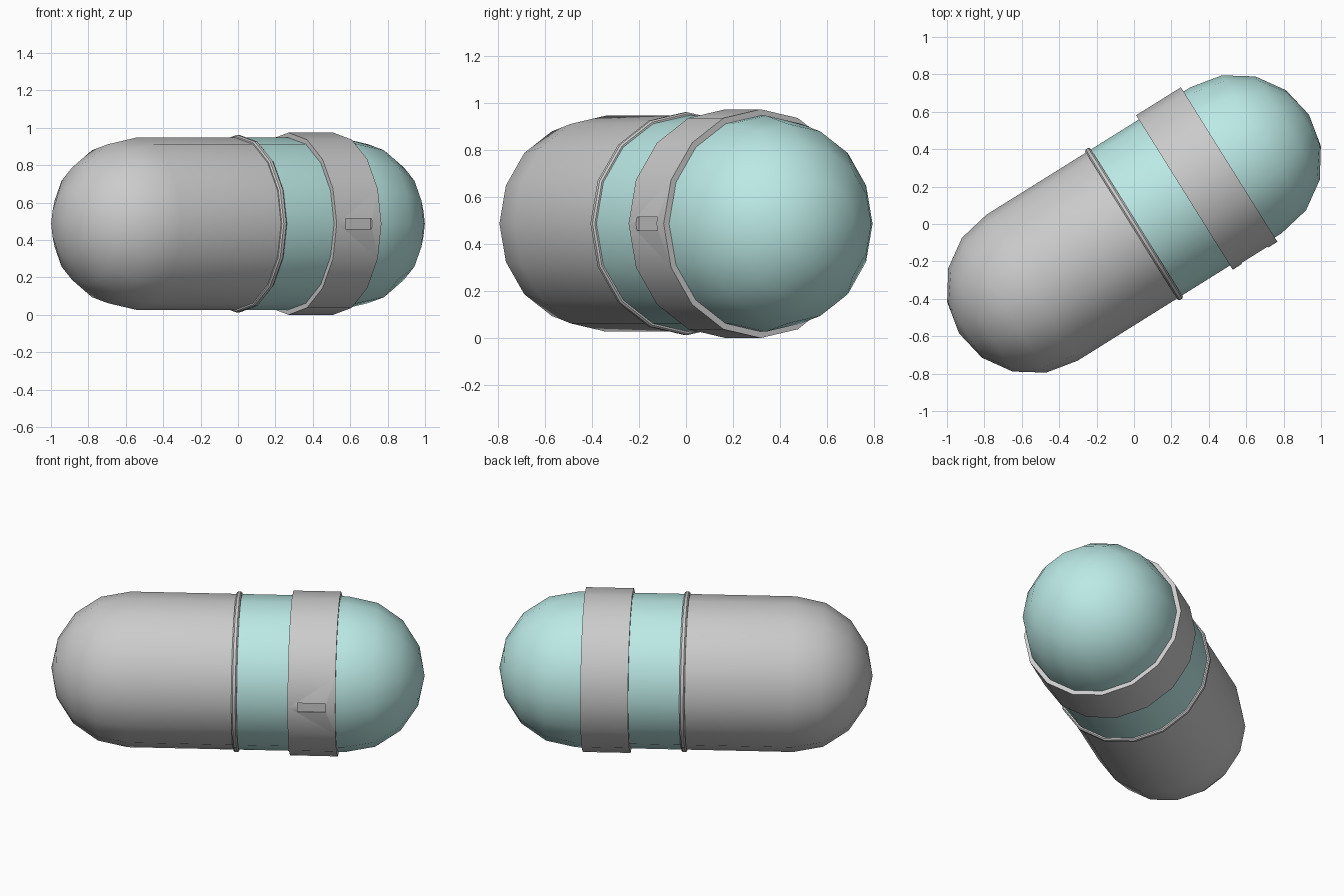
import bpy, bmesh
from math import sin, cos, pi, radians

if "Cube" in bpy.data.objects:
    bpy.data.objects.remove(bpy.data.objects["Cube"])

SEG = 16          # sides around the capsule
R = 0.46          # capsule radius
HALF = 0.643      # centre to dome start
CZ = 0.487        # axis height
TURN = radians(32)


def place(ob):
    ob.location = (0, 0, CZ)
    ob.rotation_euler = (0, 0, TURN)


def smooth(ob):
    bpy.ops.object.select_all(action='DESELECT')
    ob.select_set(True)
    bpy.context.view_layer.objects.active = ob
    bpy.ops.object.shade_smooth_by_angle(angle=radians(32))


def lathe(name, profile, closed=False):
    """Turn (distance along axis, radius) points around the local x axis."""
    bm = bmesh.new()
    rings = []
    for d, r in profile:
        if r < 1e-5:
            rings.append([bm.verts.new((d, 0, 0))] * SEG)
        else:
            rings.append([bm.verts.new((d, r * sin(2 * pi * i / SEG), r * cos(2 * pi * i / SEG)))
                          for i in range(SEG)])
    pairs = list(zip(rings, rings[1:]))
    if closed:
        pairs.append((rings[-1], rings[0]))
    for a, b in pairs:
        for i in range(SEG):
            j = (i + 1) % SEG
            bm.faces.new(list(dict.fromkeys((a[i], a[j], b[j], b[i]))))
    bmesh.ops.recalc_face_normals(bm, faces=bm.faces)
    mesh = bpy.data.meshes.new(name)
    bm.to_mesh(mesh)
    bm.free()
    ob = bpy.data.objects.new(name, mesh)
    bpy.context.collection.objects.link(ob)
    place(ob)
    return ob


def half_profile(sign):
    # closed flat base, straight wall, then a four-step dome
    dome = [(sign * (HALF + R * sin(k * pi / 8)), R * cos(k * pi / 8)) for k in range(5)]
    return [(0, 0), (0, R)] + dome


# Two capsule halves
plain_half = lathe("plain_half", half_profile(-1))
coloured_half = lathe("coloured_half", half_profile(1))
teal = bpy.data.materials.new("teal")
teal.diffuse_color = (0.5, 0.82, 0.79, 1)
teal.use_nodes = True
teal.node_tree.nodes["Principled BSDF"].inputs["Base Color"].default_value = teal.diffuse_color
coloured_half.data.materials.append(teal)

# Rounded lip at the seam
seam_ring = lathe("seam_ring", [(-0.016, 0.45), (-0.016, 0.468), (-0.008, 0.475),
                                (0.008, 0.475), (0.016, 0.468), (0.016, 0.45)], closed=True)

# Wide band around the coloured half
band = lathe("band", [(0.318, 0.45), (0.318, 0.487), (0.6, 0.487), (0.6, 0.45)], closed=True)

# Small button recess cut into the front of the band
bpy.ops.mesh.primitive_cube_add(size=1)
cutter = bpy.context.object
cutter.name = "recess_cutter"
cutter.hide_render = True
for v in cutter.data.vertices:
    v.co = (0.459 + v.co.x * 0.165, -0.522 + v.co.y * 0.1, v.co.z * 0.058)
place(cutter)
mod = band.modifiers.new("recess", 'BOOLEAN')
mod.operation = 'DIFFERENCE'
mod.solver = 'EXACT'
mod.object = cutter
bpy.context.view_layer.update()
bpy.context.view_layer.objects.active = band
bpy.ops.object.modifier_apply(modifier=mod.name)
bpy.data.objects.remove(cutter)

for part in (plain_half, coloured_half, seam_ring, band):
    smooth(part)
